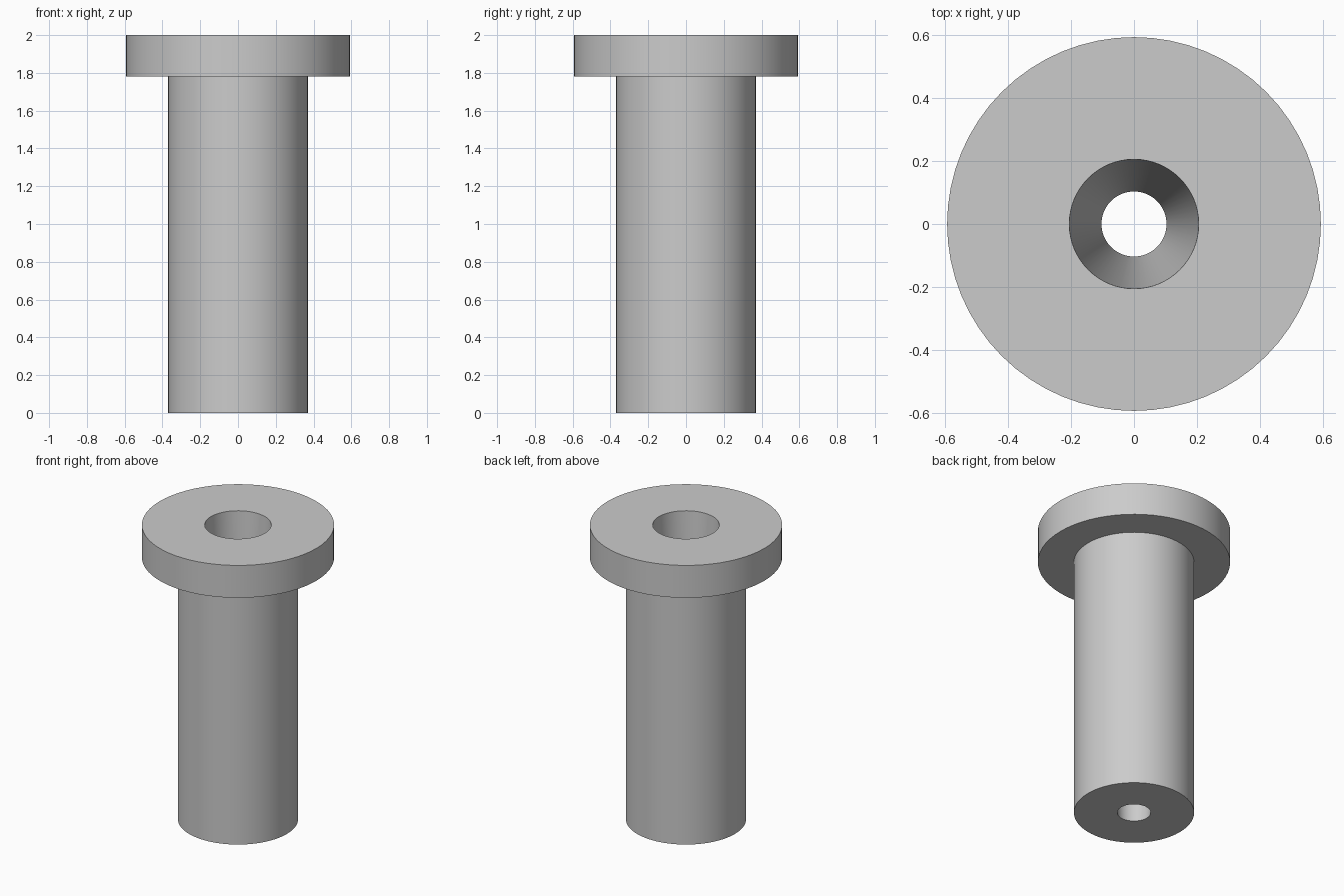
import bpy
import bmesh
import math

SIDES = 64

cube = bpy.data.objects.get("Cube")
if cube:
    bpy.data.objects.remove(cube, do_unlink=True)

grey = bpy.data.materials.new("plain_grey")
grey.use_nodes = True
colour = (0.6, 0.6, 0.6, 1)
grey.diffuse_color = colour
grey.node_tree.nodes["Principled BSDF"].inputs["Base Color"].default_value = colour


def lathe(name, profile):
    """Revolve a closed (radius, height) profile around z."""
    bm = bmesh.new()
    rings = []
    for radius, height in profile:
        ring = []
        for i in range(SIDES):
            a = math.tau * i / SIDES
            ring.append(bm.verts.new((radius * math.cos(a), radius * math.sin(a), height)))
        rings.append(ring)
    for k, lower in enumerate(rings):
        upper = rings[(k + 1) % len(rings)]
        for i in range(SIDES):
            j = (i + 1) % SIDES
            bm.faces.new((lower[i], lower[j], upper[j], upper[i]))
    bmesh.ops.recalc_face_normals(bm, faces=bm.faces)
    mesh = bpy.data.meshes.new(name)
    bm.to_mesh(mesh)
    bm.free()
    mesh.materials.append(grey)
    obj = bpy.data.objects.new(name, mesh)
    bpy.context.collection.objects.link(obj)
    bpy.ops.object.select_all(action="DESELECT")
    obj.select_set(True)
    bpy.context.view_layer.objects.active = obj
    bpy.ops.object.shade_smooth_by_angle(angle=math.radians(30))
    return obj


# Shaft, wide head and tapered through-hole in one turned piece
lathe("flanged_bushing", [
    (0.103, 0), (0.37, 0),
    (0.37, 1.78), (0.592, 1.78),
    (0.592, 2), (0.205, 2),
])
